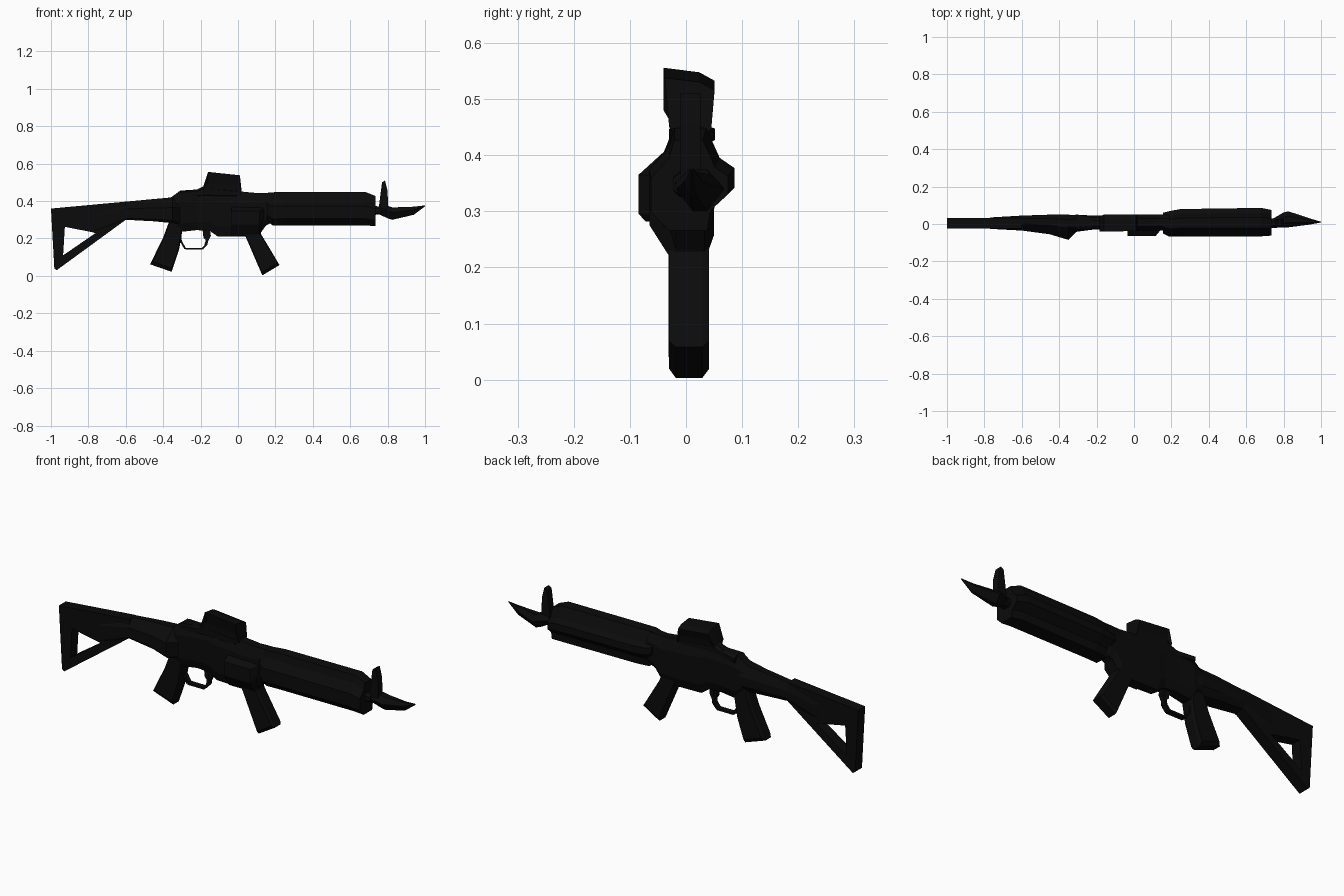
import bpy, bmesh

black = bpy.data.materials.new("matte black")
black.diffuse_color = (0.0032, 0.0032, 0.0032, 1)


def finish(name, bm):
    bmesh.ops.recalc_face_normals(bm, faces=bm.faces[:])
    me = bpy.data.meshes.new(name)
    bm.to_mesh(me)
    bm.free()
    me.materials.append(black)
    ob = bpy.data.objects.new(name, me)
    bpy.context.collection.objects.link(ob)
    return ob


def skin(name, rings):
    """Skin a list of equal-length rings and cap both ends."""
    bm = bmesh.new()
    vs = [[bm.verts.new(p) for p in r] for r in rings]
    n = len(vs[0])
    for a, b in zip(vs, vs[1:]):
        for i in range(n):
            j = (i + 1) % n
            bm.faces.new((a[i], a[j], b[j], b[i]))
    bm.faces.new(vs[0])
    bm.faces.new(vs[-1])
    return finish(name, bm)


def loft(name, section, stations):
    """Section in 0..1 (y, z), stations as (x, y0, y1, z0, z1)."""
    skin(name, [[(x, y0 + u * (y1 - y0), z0 + v * (z1 - z0)) for u, v in section]
                for x, y0, y1, z0, z1 in stations])


def prism(name, pts, y0, y1, inset=0.0, side=0.0):
    """Extrude an (x, z) outline along y, with optional chamfered edges."""
    cx = sum(p[0] for p in pts) / len(pts)
    cz = sum(p[1] for p in pts) / len(pts)

    def ring(y, k):
        return [(cx + (x - cx) * k, y, cz + (z - cz) * k) for x, z in pts]
    rings = [ring(y0, 1), ring(y1, 1)]
    if inset:
        rings = [ring(y0, 1 - inset), ring(y0 + side, 1), ring(y1 - side, 1), ring(y1, 1 - inset)]
    skin(name, rings)


chamfer = [(0.2, 0), (0.8, 0), (1, 0.2), (1, 0.75), (0.75, 1), (0.25, 1), (0, 0.75), (0, 0.2)]

# Shoulder stock: solid wrist plus a triangular frame
loft("stock_wrist", [(0.1, 0), (0.8, 0), (1, 0.25), (1, 0.6), (0.8, 1), (0.45, 1), (0, 0.6), (0, 0.1)], [
    (-0.77, -0.026, 0.035, 0.228, 0.381),
    (-0.60, -0.035, 0.045, 0.300, 0.397),
    (-0.45, -0.055, 0.050, 0.292, 0.411),
    (-0.35, -0.085, 0.050, 0.282, 0.420),
    (-0.31, -0.045, 0.045, 0.280, 0.420)])
prism("stock_top_bar", [(-1, 0.36), (-0.60, 0.397), (-0.60, 0.30), (-0.76, 0.23), (-0.925, 0.262), (-0.99, 0.26)],
      -0.024, 0.032)
prism("stock_butt_bar", [(-1, 0.36), (-0.925, 0.275), (-0.935, 0.11), (-0.935, 0.056), (-0.97, 0.03), (-0.982, 0.04)],
      -0.024, 0.032)
prism("stock_lower_bar", [(-0.97, 0.03), (-0.935, 0.11), (-0.76, 0.23), (-0.60, 0.30)], -0.024, 0.032)

# Receiver
loft("receiver", chamfer, [
    (-0.365, -0.035, 0.040, 0.290, 0.415),
    (-0.31, -0.042, 0.050, 0.235, 0.455),
    (-0.22, -0.030, 0.045, 0.245, 0.460),
    (-0.15, -0.030, 0.045, 0.240, 0.465),
    (-0.11, -0.030, 0.048, 0.212, 0.460),
    (0.03, -0.035, 0.050, 0.210, 0.450),
    (0.11, -0.035, 0.050, 0.215, 0.442),
    (0.15, -0.035, 0.050, 0.270, 0.444),
    (0.19, -0.035, 0.050, 0.290, 0.444)])
loft("magazine_well", [(0.35, 0), (0.8, 0), (1, 0.5), (0.8, 1), (0.3, 1), (0, 0.85), (0, 0.4)], [
    (-0.035, -0.065, 0.050, 0.212, 0.37),
    (0.115, -0.065, 0.050, 0.212, 0.37),
    (0.14, -0.035, 0.050, 0.28, 0.37)])

# Handguard: faceted, wider on the far side
guard = [(0.23, 0), (0.73, 0), (0.77, 0.22), (1, 0.4), (1, 0.6), (0.83, 0.7),
         (0.67, 1), (0.3, 1), (0.23, 0.8), (0, 0.58), (0, 0.2)]
loft("handguard", guard, [
    (0.155, -0.050, 0.060, 0.295, 0.444),
    (0.185, -0.066, 0.068, 0.270, 0.447),
    (0.25, -0.066, 0.080, 0.270, 0.449),
    (0.68, -0.066, 0.086, 0.270, 0.449),
    (0.735, -0.062, 0.075, 0.266, 0.427)])

# Muzzle, blade and front sight
loft("muzzle_collar", chamfer, [
    (0.72, -0.022, 0.030, 0.325, 0.375),
    (0.765, -0.022, 0.030, 0.330, 0.370)])
loft("muzzle_blade", [(0.35, 0), (0.65, 0), (1, 0.6), (0.7, 1), (0.3, 1), (0, 0.6)], [
    (0.742, -0.020, 0.028, 0.335, 0.362),
    (0.80, -0.020, 0.062, 0.308, 0.375),
    (0.825, -0.018, 0.068, 0.300, 0.366),
    (0.94, -0.003, 0.030, 0.327, 0.370),
    (1.0, 0.008, 0.012, 0.372, 0.377)])
prism("front_sight", [(0.75, 0.345), (0.77, 0.50), (0.786, 0.51), (0.80, 0.455), (0.802, 0.36)],
      -0.010, 0.026)

# Optic: wide on top, narrow at its base
loft("optic", [(0.18, 0), (0.78, 0), (0.85, 0.45), (1, 0.8), (0.7, 0.93), (0, 1), (0.15, 0.5)], [
    (-0.185, -0.040, 0.040, 0.44, 0.48),
    (-0.160, -0.040, 0.051, 0.44, 0.556),
    (0.010, -0.038, 0.051, 0.43, 0.538),
    (0.020, -0.030, 0.045, 0.43, 0.45)])
loft("optic_mount", chamfer, [
    (-0.31, -0.030, 0.052, 0.42, 0.456),
    (-0.22, -0.025, 0.035, 0.42, 0.462),
    (-0.18, -0.025, 0.035, 0.42, 0.482),
    (0.00, -0.025, 0.035, 0.42, 0.462)])

# Pistol grip and magazine
prism("pistol_grip", [(-0.365, 0.30), (-0.40, 0.205), (-0.47, 0.062), (-0.355, 0.022), (-0.315, 0.14),
                      (-0.298, 0.24), (-0.29, 0.30)], -0.031, 0.041, 0.12, 0.014)
prism("magazine", [(0.02, 0.25), (0.045, 0.20), (0.13, 0.003), (0.222, 0.058), (0.125, 0.22), (0.11, 0.26)],
      -0.030, 0.041, 0.10, 0.012)

# Trigger guard and trigger
path = [(-0.31, 0.225), (-0.305, 0.185), (-0.282, 0.145), (-0.19, 0.145), (-0.168, 0.17), (-0.165, 0.24)]
for k, (a, b) in enumerate(zip(path, path[1:])):
    dx, dz = b[0] - a[0], b[1] - a[1]
    d = (dx * dx + dz * dz) ** 0.5
    nx, nz = -dz / d * 0.005, dx / d * 0.005
    prism(f"trigger_guard_{k + 1}", [(a[0] - nx, a[1] - nz), (b[0] - nx, b[1] - nz),
                                     (b[0] + nx, b[1] + nz), (a[0] + nx, a[1] + nz)], -0.008, 0.020)
prism("trigger", [(-0.19, 0.25), (-0.185, 0.205), (-0.172, 0.19), (-0.18, 0.165), (-0.165, 0.165),
                  (-0.158, 0.19), (-0.145, 0.215), (-0.15, 0.25)], -0.005, 0.018)
